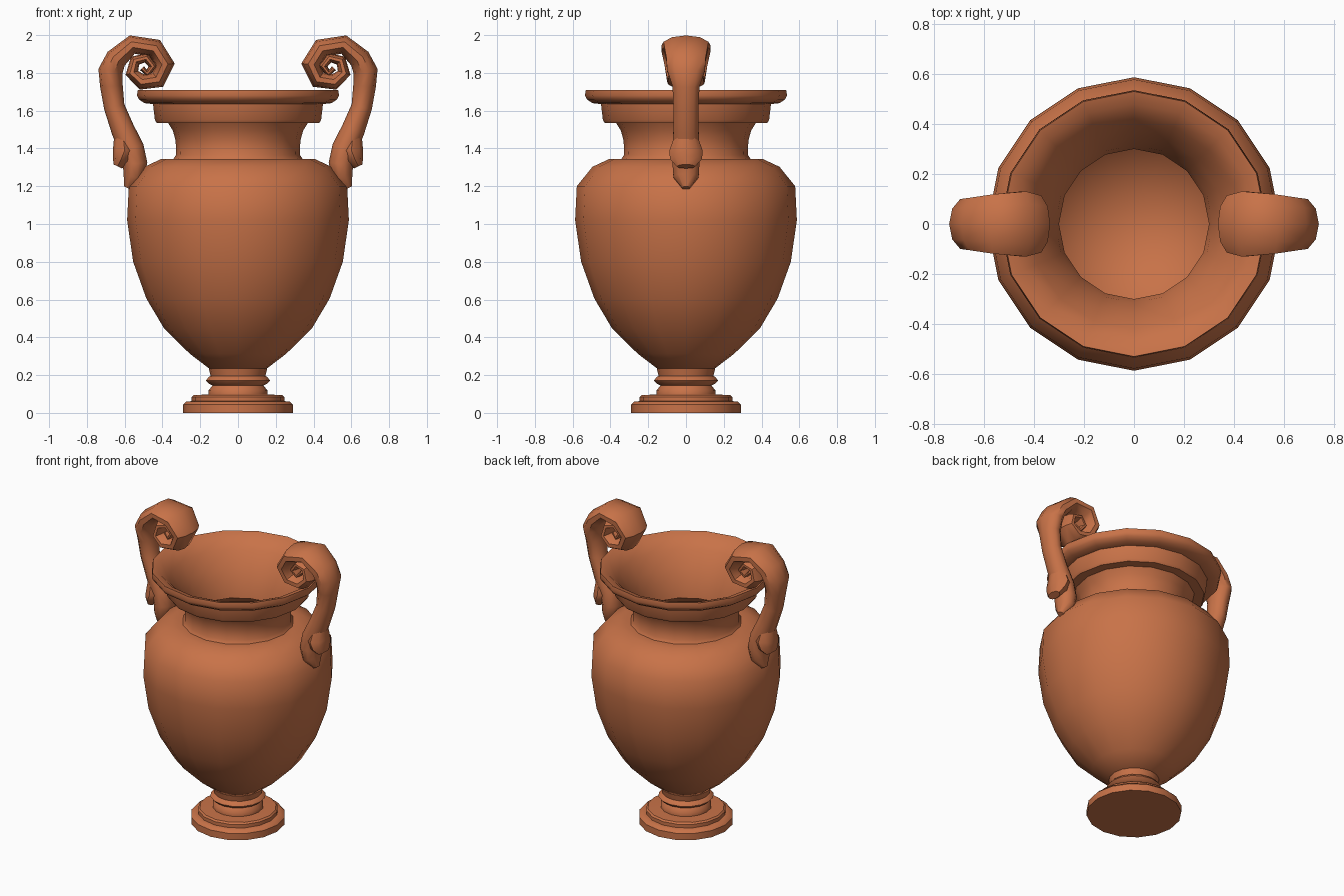
import bpy, bmesh, math
from mathutils import Vector

clay = bpy.data.materials.new("terracotta")
clay.diffuse_color = (0.58, 0.17, 0.065, 1)


def finish(name, rings, angle):
    """Skin a list of closed vertex rings, cap both ends, smooth by angle."""
    bm = bmesh.new()
    loops = [[bm.verts.new(p) for p in ring] for ring in rings]
    n = len(loops[0])
    for a, b in zip(loops, loops[1:]):
        for i in range(n):
            j = (i + 1) % n
            bm.faces.new((a[i], a[j], b[j], b[i]))
    bm.faces.new(loops[0][::-1])
    bm.faces.new(loops[-1])
    bmesh.ops.recalc_face_normals(bm, faces=bm.faces)
    mesh = bpy.data.meshes.new(name)
    bm.to_mesh(mesh)
    bm.free()
    mesh.shade_smooth()
    mesh.set_sharp_from_angle(angle=math.radians(angle))
    mesh.materials.append(clay)
    ob = bpy.data.objects.new(name, mesh)
    bpy.context.collection.objects.link(ob)
    return ob


def lathe(name, profile, sides=16):
    turns = [2 * math.pi * i / sides for i in range(sides)]
    return finish(name, [[(r * math.cos(a), r * math.sin(a), z) for a in turns]
                         for r, z in profile], 42)


def sweep(name, stations, sides=10):
    """Sweep an oval through (x, z, half thickness, half width) stations."""
    pts = [Vector((s[0], 0, s[1])) for s in stations]
    rings = []
    for i, (x, z, t, w) in enumerate(stations):
        d = (pts[min(i + 1, len(pts) - 1)] - pts[max(i - 1, 0)]).normalized()
        nrm = Vector((d.z, 0, -d.x))
        ring = []
        for k in range(sides):
            a = 2 * math.pi * k / sides
            ring.append(pts[i] + nrm * t * math.cos(a) + Vector((0, w * math.sin(a), 0)))
        rings.append(ring)
    ob = finish(name, rings, 50)
    ob.modifiers.new("mirror", 'MIRROR').use_axis = (True, False, False)
    return ob


# Stepped foot
lathe("foot", [
    (0.29, 0), (0.29, 0.045), (0.275, 0.06), (0.245, 0.062), (0.245, 0.085),
    (0.235, 0.095), (0.155, 0.097), (0.155, 0.12), (0.135, 0.145), (0.155, 0.155),
    (0.17, 0.172), (0.155, 0.19), (0.145, 0.195), (0.155, 0.235), (0.10, 0.25)])

# Body, neck, flared rim and hollow inside, as one continuous profile
lathe("vessel", [
    (0.15, 0.233), (0.255, 0.313), (0.39, 0.445), (0.485, 0.605), (0.555, 0.80),
    (0.587, 1.02), (0.578, 1.20), (0.495, 1.303), (0.405, 1.345), (0.342, 1.345),
    (0.328, 1.365), (0.33, 1.44), (0.345, 1.495), (0.37, 1.535), (0.43, 1.535),
    (0.44, 1.55), (0.45, 1.635), (0.495, 1.64), (0.525, 1.66), (0.535, 1.68),
    (0.53, 1.71), (0.48, 1.695), (0.42, 1.635), (0.36, 1.54), (0.315, 1.44),
    (0.30, 1.36), (0.38, 1.32), (0.53, 1.20), (0.55, 1.02), (0.52, 0.80),
    (0.44, 0.605), (0.30, 0.42), (0.12, 0.32)])

# Handle stem rising into an inward-curling scroll
sweep("handle_scroll", [
    (0.585, 1.19, .02, .02), (0.553, 1.25, .055, .07), (0.545, 1.32, .065, .075),
    (0.565, 1.40, .068, .075), (0.61, 1.50, .062, .07), (0.655, 1.62, .055, .07),
    (0.67, 1.73, .06, .075), (0.675, 1.81, .065, .105), (0.645, 1.875, .058, .11),
    (0.56, 1.95, .05, .125), (0.44, 1.93, .052, .137), (0.387, 1.845, .052, .12),
    (0.425, 1.765, .048, .105), (0.51, 1.752, .042, .10), (0.562, 1.80, .035, .095),
    (0.545, 1.865, .03, .09), (0.485, 1.88, .026, .085), (0.45, 1.835, .024, .08),
    (0.48, 1.797, .02, .07), (0.508, 1.825, .015, .06)])

# Leaf collar at the lower end of each handle
sweep("handle_leaf", [
    (0.61, 1.48, .045, .055), (0.60, 1.39, .062, .088), (0.618, 1.345, .048, .085),
    (0.637, 1.305, .025, .05)], 8)
